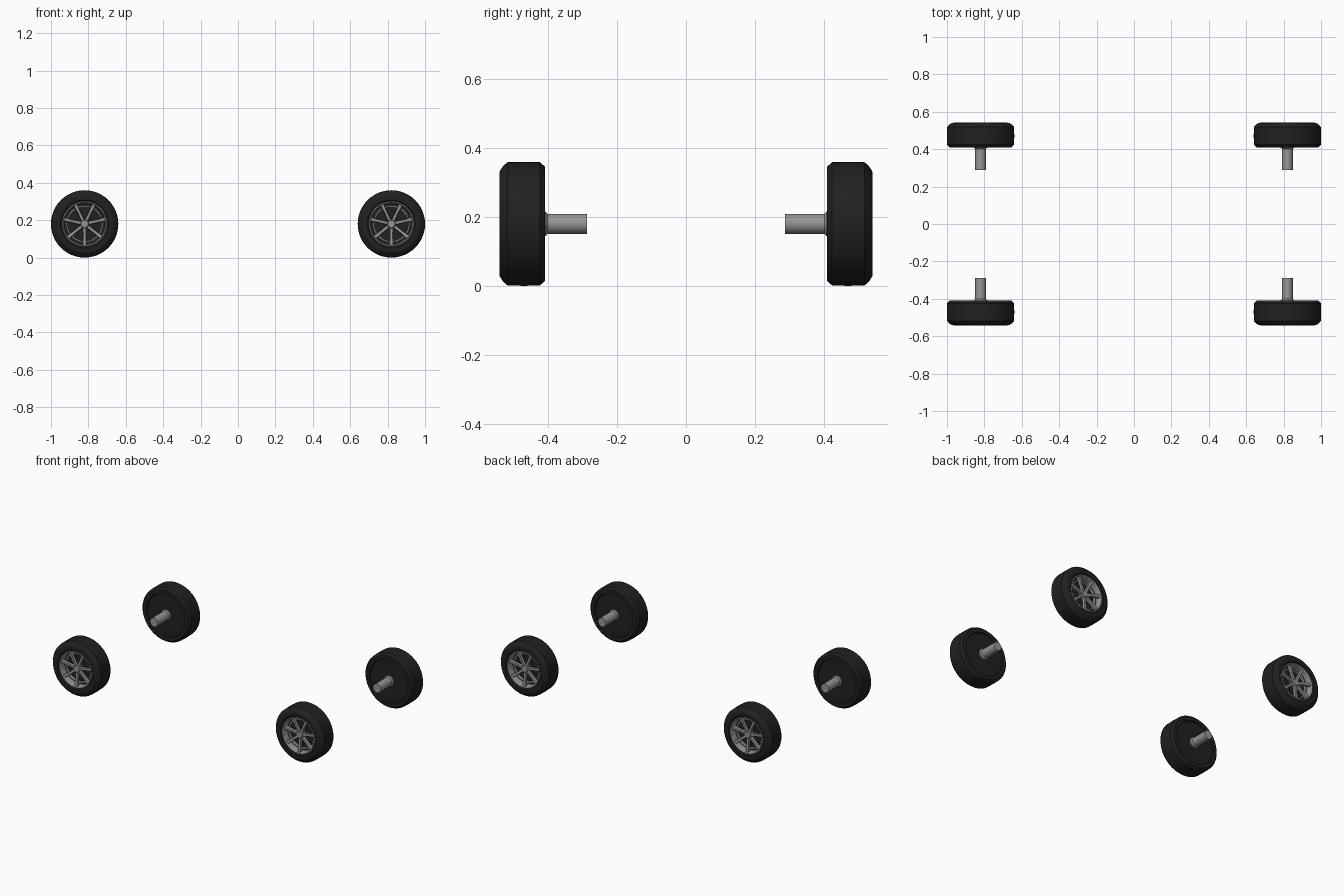
import bpy, bmesh
from math import pi, cos, sin
from mathutils import Matrix, Vector

if "Cube" in bpy.data.objects:
    bpy.data.objects.remove(bpy.data.objects["Cube"])

R = 0.18          # wheel radius, also hub height
SEG = 48


def material(name, c):
    m = bpy.data.materials.new(name)
    m.diffuse_color = (c, c, c, 1)
    m.use_nodes = True
    m.node_tree.nodes["Principled BSDF"].inputs["Base Color"].default_value = m.diffuse_color
    return m


rubber = material("black_rubber", 0.015)
metal = material("grey_metal", 0.3)


def finish(bm, name, mat):
    bmesh.ops.remove_doubles(bm, verts=bm.verts, dist=1e-5)
    bmesh.ops.recalc_face_normals(bm, faces=bm.faces)
    me = bpy.data.meshes.new(name)
    bm.to_mesh(me)
    bm.free()
    me.materials.append(mat)
    ob = bpy.data.objects.new(name, me)
    bpy.context.collection.objects.link(ob)
    bpy.context.view_layer.objects.active = ob
    bpy.ops.object.select_all(action='DESELECT')
    ob.select_set(True)
    bpy.ops.object.shade_smooth_by_angle(angle=0.45)
    return ob


def lathe(name, profile, mat, seg=SEG, closed=False):
    """Revolve (radius, y) points about the y axis."""
    bm = bmesh.new()
    pts = profile + profile[:1] if closed else profile
    vs = [bm.verts.new((0, y, r)) for r, y in pts]
    es = [bm.edges.new(p) for p in zip(vs, vs[1:])]
    bmesh.ops.spin(bm, geom=vs + es, cent=(0, 0, 0), axis=(0, 1, 0),
                   angle=2 * pi, steps=seg, use_duplicate=False)
    return finish(bm, name, mat)


def spokes(name, count):
    """Tapered bars from hub to rim, one pointing straight down."""
    bm = bmesh.new()
    sections = [(0.012, 0.010, 0.522), (0.07, 0.0085, 0.526), (0.117, 0.012, 0.532)]
    for i in range(count):
        rot = Matrix.Rotation(2 * pi * i / count, 4, 'Y')
        rings = []
        for r, w, y in sections:
            corners = [(-w, y - 0.016), (w, y - 0.016), (w * 0.8, y), (-w * 0.8, y)]
            rings.append([bm.verts.new(rot @ Vector((x, yy, -r))) for x, yy in corners])
        for a, b in zip(rings, rings[1:]):
            for k in range(4):
                bm.faces.new((a[k], a[(k + 1) % 4], b[(k + 1) % 4], b[k]))
        bm.faces.new(rings[0])
        bm.faces.new(rings[-1])
    return finish(bm, name, metal)


# Tyre with closed dark back and recessed well behind the spokes
tyre = lathe("tyre", [
    (0, 0.418), (0.138, 0.418), (0.142, 0.410), (0.166, 0.410), (0.179, 0.424),
    (R, 0.47), (0.179, 0.518), (0.168, 0.531), (0.152, 0.541), (0.128, 0.542),
    (0.121, 0.536), (0.119, 0.49), (0, 0.49)], rubber)
# Rim lip and inner step
rim = lathe("rim", [
    (0.121, 0.495), (0.121, 0.536), (0.116, 0.538), (0.112, 0.532), (0.109, 0.495)],
    metal, closed=True)
step = lathe("rim_step", [
    (0.099, 0.49), (0.099, 0.508), (0.091, 0.508), (0.091, 0.49)], metal, closed=True)
bars = spokes("spokes", 7)
# Hub cap and axle stub
hub = lathe("hub", [(0, 0.49), (0.024, 0.49), (0.024, 0.522), (0.019, 0.528), (0, 0.528)],
            metal, 24)
axle = lathe("axle", [
    (0, 0.288), (0.029, 0.288), (0.029, 0.402), (0.036, 0.408), (0.036, 0.425), (0, 0.425)],
    metal, 24)

# Place copies at the four corners; front wheels are turned round
corners = [("back_left", -1, 0), ("back_right", 1, 0),
           ("front_left", -1, pi), ("front_right", 1, pi)]
for part in (tyre, rim, step, bars, hub, axle):
    base = part.name
    for i, (label, sx, turn) in enumerate(corners):
        ob = part if i == 0 else part.copy()
        if i:
            bpy.context.collection.objects.link(ob)
        ob.name = f"{base}_{label}"
        ob.location = (sx * 0.82, 0, R)
        ob.rotation_euler = (0, 0, turn)
